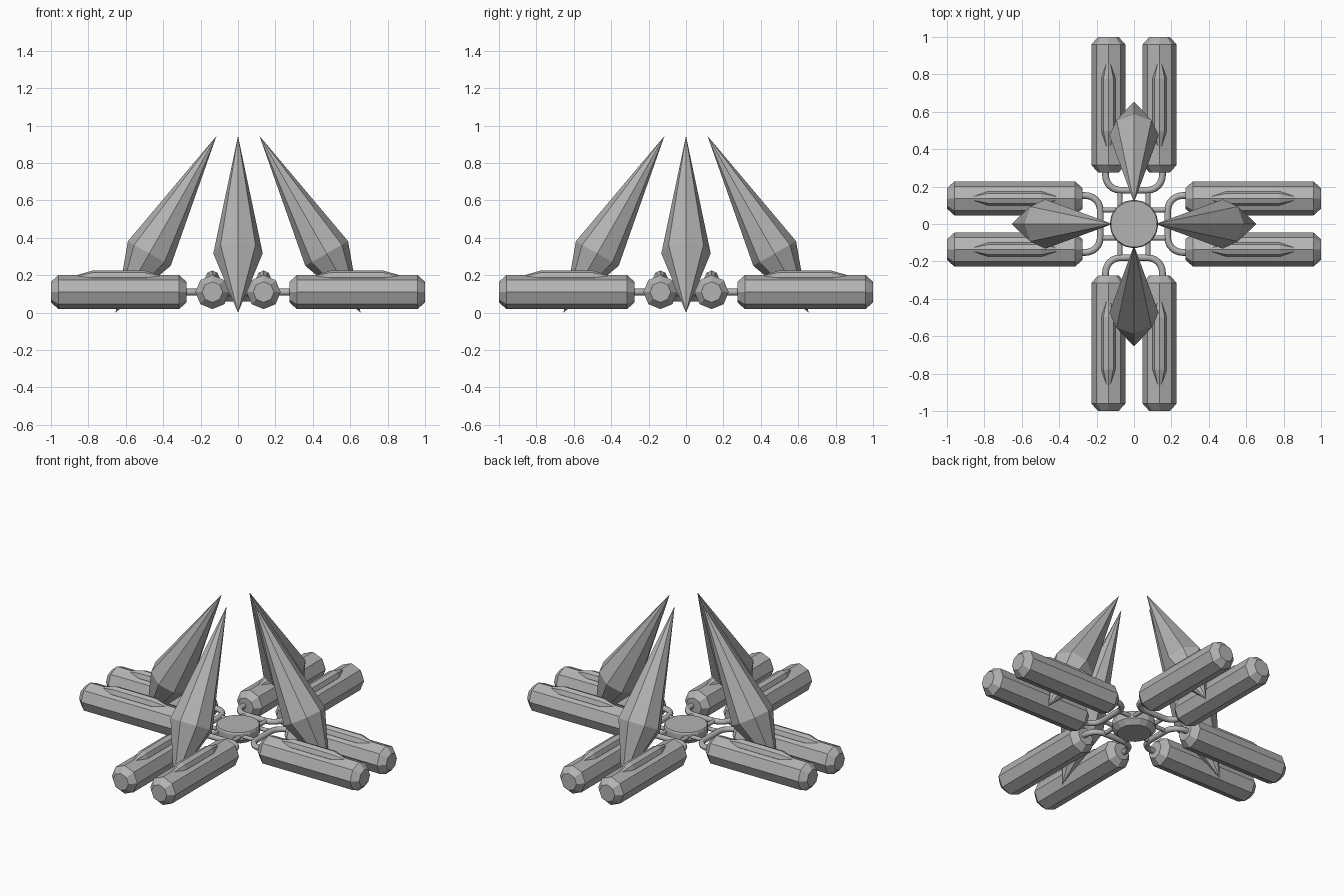
import bpy
import bmesh
from math import pi, sin, cos
from mathutils import Vector, Matrix

old = bpy.data.objects.get("Cube")
if old:
    bpy.data.objects.remove(old, do_unlink=True)

GREY = (0.45, 0.45, 0.45, 1)
grey = bpy.data.materials.new("plain grey")
grey.diffuse_color = GREY
grey.use_nodes = True
grey.node_tree.nodes["Principled BSDF"].inputs["Base Color"].default_value = GREY


def lathe(name, profile, start, end, turn, sides=8, phase=0.0):
    """Revolve (distance, radius) stations about the axis from start to end."""
    start, end = Vector(start), Vector(end)
    axis = (end - start).normalized()
    side = Vector((0, 1, 0)) if abs(axis.y) < 0.9 else Vector((1, 0, 0))
    other = axis.cross(side)
    bm = bmesh.new()
    rings = []
    for dist, rad in profile:
        centre = start + axis * dist
        if rad == 0:
            rings.append([bm.verts.new(centre)])
        else:
            angles = [2 * pi * i / sides + phase for i in range(sides)]
            rings.append([bm.verts.new(centre + (side * cos(a) + other * sin(a)) * rad)
                          for a in angles])
    for a, b in zip(rings, rings[1:]):
        for i in range(sides):
            j = (i + 1) % sides
            loop = [a[i % len(a)], a[j % len(a)], b[j % len(b)], b[i % len(b)]]
            bm.faces.new(list(dict.fromkeys(loop)))
    for ring in (rings[0], rings[-1]):
        if len(ring) > 1:
            bm.faces.new(ring)
    bmesh.ops.recalc_face_normals(bm, faces=bm.faces)
    mesh = bpy.data.meshes.new(name)
    bm.to_mesh(mesh)
    bm.free()
    mesh.materials.append(grey)
    ob = bpy.data.objects.new(name, mesh)
    ob.matrix_world = turn
    bpy.context.collection.objects.link(ob)
    return ob


def tube(name, points, radius, turn):
    """Round bar swept along a path, turned into a mesh."""
    curve = bpy.data.curves.new(name, "CURVE")
    curve.dimensions = "3D"
    curve.bevel_depth = radius
    curve.bevel_resolution = 2
    curve.use_fill_caps = True
    spline = curve.splines.new("POLY")
    spline.points.add(len(points) - 1)
    for point, co in zip(spline.points, points):
        point.co = (*co, 1)
    curve.materials.append(grey)
    ob = bpy.data.objects.new(name, curve)
    ob.matrix_world = turn
    bpy.context.collection.objects.link(ob)
    bpy.ops.object.select_all(action="DESELECT")
    ob.select_set(True)
    bpy.context.view_layer.objects.active = ob
    bpy.ops.object.convert(target="MESH")
    bpy.ops.object.shade_smooth_by_angle(angle=pi / 3)


MID = 0.11       # height of the pod axes
INNER = 0.275    # inner end of the pods
LENGTH = 0.725

# Central hub disc with bevelled rims
lathe("hub", [(0, 0.1), (0.03, 0.13), (0.07, 0.13), (0.08, 0.125)],
      (0, 0, 0.06), (0, 0, 0.14), Matrix(), sides=16)

for k, arm in enumerate(("left", "back", "right", "front")):
    turn = Matrix.Rotation(k * pi / 2, 4, "Z")

    # Slanted spike, pointed at both ends
    foot, tip = Vector((0.655, 0, 0)), Vector((0.115, 0, 0.945))
    total = (tip - foot).length
    lathe(arm + "_spike", [(0, 0), (total * 0.335, 0.132), (total, 0)], foot, tip, turn)

    for s, label in ((-1, "a"), (1, "b")):
        # Eight-sided pod with bevelled ends
        y = s * 0.137
        lathe(f"{arm}_pod_{label}",
              [(0, 0.055), (0.04, 0.091), (LENGTH - 0.04, 0.091), (LENGTH, 0.055)],
              (INNER, y, MID), (1, y, MID), turn)
        # Slim raised ridge along the pod top
        lathe(f"{arm}_ridge_{label}",
              [(0, 0.012), (0.09, 0.038), (0.37, 0.038), (0.46, 0.012)],
              (0.407, y, 0.187), (0.867, y, 0.187), turn)
        # Short rod from hub to link
        tube(f"{arm}_rod_{label}", [(0.09, s * 0.075, MID), (0.18, s * 0.075, MID)],
             0.013, turn)

    # U-shaped link joining the two pods
    bend = 0.08
    half = [(0.18 + bend - bend * cos(a), 0.152 - bend + bend * sin(a), MID)
            for a in (i * pi / 12 for i in range(7))] + [(INNER + 0.02, 0.152, MID)]
    path = [(x, -y, z) for x, y, z in reversed(half)] + half
    tube(arm + "_link", path, 0.018, turn)
